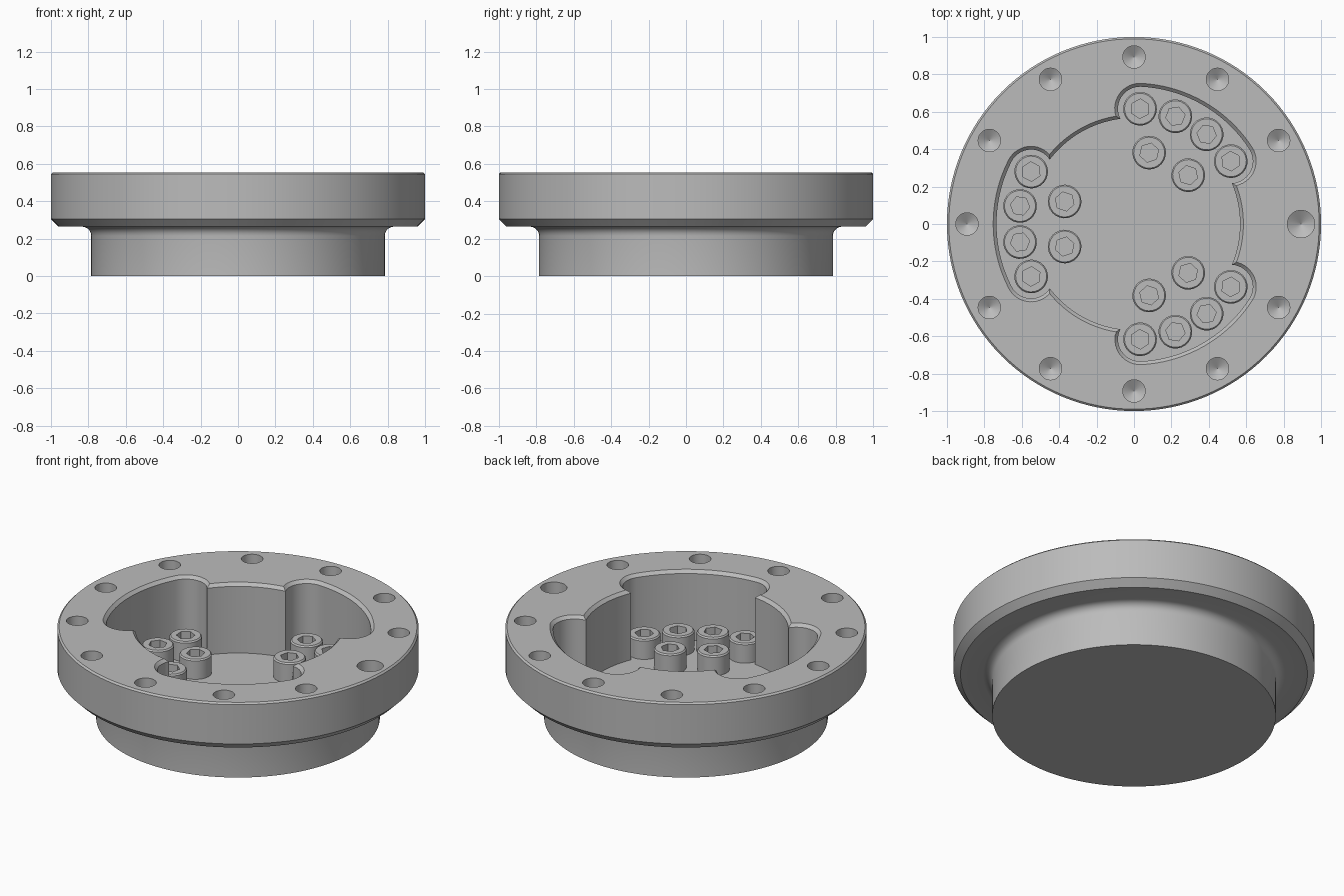
import bpy, bmesh
from math import sin, cos, pi, radians, acos, atan2

cube = bpy.data.objects.get("Cube")
if cube:
    bpy.data.objects.remove(cube, do_unlink=True)

grey = bpy.data.materials.new("machined_grey")
grey.use_nodes = True
colour = (0.5, 0.5, 0.5, 1)
grey.diffuse_color = colour
grey.node_tree.nodes["Principled BSDF"].inputs["Base Color"].default_value = colour

FLOOR, TOP = 0.13, 0.555
LOBES = [60, 180, 300]


def circle(r, n, z, cx=0, cy=0):
    return [(cx + r * cos(2 * pi * i / n), cy + r * sin(2 * pi * i / n), z) for i in range(n)]


def hexagon(r, n, z):
    """Hexagon sampled with n points so it can be lofted to a circle."""
    pts = []
    for i in range(n):
        a = 2 * pi * i / n
        k = r * cos(pi / 6) / cos(a % (pi / 3) - pi / 6)
        pts.append((k * cos(a), k * sin(a), z))
    return pts


def pocket(d, z):
    """Three-lobed outline, grown outward by d."""
    main, end, centre, spread = 0.567 + d, 0.118 + d, 0.617, radians(27)
    a = acos((main ** 2 - centre ** 2 - end ** 2) / (2 * centre * end))
    cusp = spread + atan2(end * sin(a), centre + end * cos(a))
    pts = []

    def arc(r, start, stop, steps, cx=0, cy=0):
        for i in range(steps):
            t = start + (stop - start) * i / steps
            pts.append((cx + r * cos(t), cy + r * sin(t), z))

    for deg in LOBES:
        m = radians(deg)
        lo, hi = m - spread, m + spread
        arc(end, lo - a, lo, 14, centre * cos(lo), centre * sin(lo))
        arc(centre + end, lo, hi, 18)
        arc(end, hi, hi + a, 14, centre * cos(hi), centre * sin(hi))
        arc(main, m + cusp, m + 2 * pi / 3 - cusp, 18)
    return pts


def loft(bm, rings):
    """Closed solid through rings listed from bottom to top."""
    loops = [[bm.verts.new(p) for p in ring] for ring in rings]
    n = len(loops[0])
    for low, high in zip(loops, loops[1:]):
        for i in range(n):
            j = (i + 1) % n
            bm.faces.new((low[i], low[j], high[j], high[i]))
    bm.faces.new(loops[0][::-1])
    bm.faces.new(loops[-1])


def finish(bm, name):
    bmesh.ops.recalc_face_normals(bm, faces=bm.faces)
    mesh = bpy.data.meshes.new(name)
    bm.to_mesh(mesh)
    bm.free()
    mesh.materials.append(grey)
    ob = bpy.data.objects.new(name, mesh)
    bpy.context.scene.collection.objects.link(ob)
    return ob


def activate(ob):
    bpy.ops.object.select_all(action='DESELECT')
    ob.select_set(True)
    bpy.context.view_layer.objects.active = ob


# Hub and flange, with a fillet between them
profile = [(0.785, 0), (0.785, 0.215)]
for i in range(1, 6):
    t = pi / 2 * i / 5
    profile.append((0.835 - 0.05 * cos(t), 0.215 + 0.05 * sin(t)))
profile += [(0.96, 0.265), (1, 0.305), (1, TOP - 0.01), (0.99, TOP)]
bm = bmesh.new()
loft(bm, [circle(r, 128, z) for r, z in profile])
body = finish(bm, "flanged_housing")

# Pocket with a chamfered rim, and the ring of drilled holes
bm = bmesh.new()
loft(bm, [pocket(0, FLOOR), pocket(0, TOP - 0.018), pocket(0.036, TOP + 0.018)])
for k in range(12):
    r = 0.073 if k == 0 else 0.06
    x, y = 0.893 * cos(k * pi / 6), 0.893 * sin(k * pi / 6)
    loft(bm, [circle(0.001, 32, TOP - 0.15 - 0.6 * r, x, y),
              circle(r, 32, TOP - 0.15, x, y), circle(r, 32, TOP + 0.02, x, y)])
cutter = finish(bm, "pocket_cutter")
cutter.hide_render = True

activate(body)
cut = body.modifiers.new("pocket", 'BOOLEAN')
cut.operation = 'DIFFERENCE'
cut.solver = 'EXACT'
cut.object = cutter
bpy.ops.object.modifier_apply(modifier=cut.name)
bpy.data.objects.remove(cutter, do_unlink=True)
bpy.ops.object.shade_smooth_by_angle(angle=radians(30))

# Socket-head screw, repeated six times in each lobe
bm = bmesh.new()
loft(bm, [circle(0.09, 24, -0.01), circle(0.09, 24, 0.112), circle(0.083, 24, 0.12),
          hexagon(0.052, 24, 0.12), hexagon(0.052, 24, 0.06)])
screw = finish(bm, "socket_screw")
activate(screw)
bpy.ops.object.shade_smooth_by_angle(angle=radians(30))

spots = [(0.617, a) for a in (-27, -9, 9, 27)] + [(0.39, a) for a in (-18, 18)]
for lobe in LOBES:
    for r, a in spots:
        t = radians(lobe + a)
        ob = bpy.data.objects.new("socket_screw", screw.data)
        ob.location = (r * cos(t), r * sin(t), FLOOR)
        ob.rotation_euler.z = t
        bpy.context.scene.collection.objects.link(ob)
bpy.data.objects.remove(screw, do_unlink=True)
